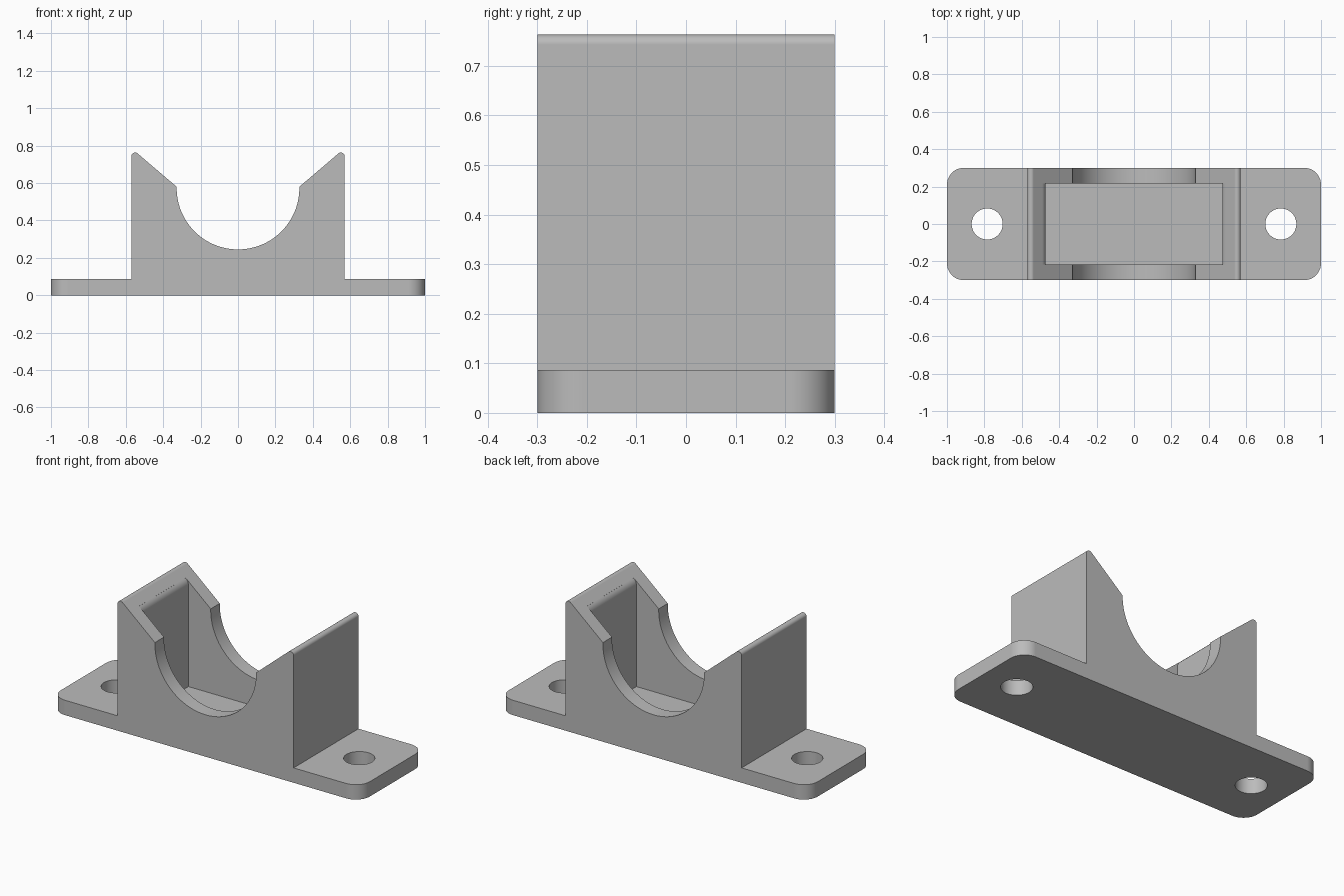
import bpy, bmesh
from math import sin, cos, tan, atan, pi

if "Cube" in bpy.data.objects:
    bpy.data.objects.remove(bpy.data.objects["Cube"])

# Main dimensions
HALF_LEN, HALF_DEPTH, PLATE_H = 1.0, 0.3, 0.087
BODY_X, TIP_R, TIP_Z = 0.57, 0.02, 0.743
LIP_Z, SADDLE_R, SADDLE_Z = 0.58, 0.328, 0.573
SLOPE = atan(0.85)
POCKET_X, POCKET_Y, ROUND_R = 0.472, 0.216, 0.05
HOLE_X, HOLE_R = 0.785, 0.083

grey = bpy.data.materials.new("plain_grey")
grey.use_nodes = True
colour = (0.5, 0.5, 0.5, 1)
grey.diffuse_color = colour
grey.node_tree.nodes["Principled BSDF"].inputs["Base Color"].default_value = colour


def arc(cx, cz, r, start, end, steps):
    return [(cx + r * cos(start + (end - start) * i / steps),
             cz + r * sin(start + (end - start) * i / steps))
            for i in range(steps + 1)]


def mirrored(half):
    """Close a right-hand outline with its mirror image."""
    return half + [(-x, z) for x, z in reversed(half) if abs(x) > 1e-5]


def extrude_profile(name, points, half_depth, corner=0.0):
    """Extrude an x-z outline along y, optionally rounding the end corners."""
    bm = bmesh.new()
    face = bm.faces.new([bm.verts.new((x, -half_depth, z)) for x, z in points])
    new = bmesh.ops.extrude_face_region(bm, geom=[face])["geom"]
    moved = [v for v in new if isinstance(v, bmesh.types.BMVert)]
    bmesh.ops.translate(bm, verts=moved, vec=(0, 2 * half_depth, 0))
    bmesh.ops.recalc_face_normals(bm, faces=bm.faces)
    if corner:
        ends = [e for e in bm.edges
                if all(abs(v.co.x) > HALF_LEN - 0.001 for v in e.verts)
                and abs(e.verts[0].co.z - e.verts[1].co.z) > 0.01]
        bmesh.ops.bevel(bm, geom=ends, offset=corner, segments=12,
                        profile=0.5, affect="EDGES")
    mesh = bpy.data.meshes.new(name)
    bm.to_mesh(mesh)
    bm.free()
    obj = bpy.data.objects.new(name, mesh)
    bpy.context.collection.objects.link(obj)
    mesh.materials.append(grey)
    return obj


def cut(target, cutter):
    cutter.hide_render = True
    mod = target.modifiers.new("cut", "BOOLEAN")
    mod.operation = "DIFFERENCE"
    mod.solver = "EXACT"
    mod.object = cutter
    bpy.context.view_layer.objects.active = target
    bpy.ops.object.modifier_apply(modifier=mod.name)
    bpy.data.objects.remove(cutter)


# Saddle bracket: flanges, uprights with rounded tips, sloped lips, round seat
outline = [(HALF_LEN, 0), (HALF_LEN, PLATE_H), (BODY_X, PLATE_H)]
outline += arc(BODY_X - TIP_R, TIP_Z, TIP_R, 0, pi / 2 + SLOPE, 12)
outline += [(SADDLE_R, LIP_Z)]
outline += arc(0, SADDLE_Z, SADDLE_R, 0, -pi / 2, 32)
bracket = extrude_profile("saddle_bracket", mirrored(outline), HALF_DEPTH, 0.09)

# Inner pocket with rounded upper edges
cx = POCKET_X + ROUND_R
cz = LIP_Z + tan(SLOPE) * (cx - SADDLE_R) - ROUND_R / cos(SLOPE)
pocket = [(POCKET_X, PLATE_H)]
pocket += arc(cx, cz, ROUND_R, pi, pi / 2 + SLOPE, 8)
pocket += [(pocket[-1][0], 1)]
cut(bracket, extrude_profile("pocket_cutter", mirrored(pocket), POCKET_Y))

# Screw holes
for side in (-1, 1):
    bpy.ops.mesh.primitive_cylinder_add(vertices=48, radius=HOLE_R, depth=0.5,
                                        location=(side * HOLE_X, 0, 0))
    drill = bpy.context.object
    drill.name = "hole_cutter"
    drill.data.materials.append(grey)
    cut(bracket, drill)

# Smooth curved faces, crisp edges
bpy.ops.object.select_all(action="DESELECT")
bracket.select_set(True)
bpy.context.view_layer.objects.active = bracket
bpy.ops.object.shade_smooth_by_angle(angle=pi / 7)
weighted = bracket.modifiers.new("weighted_normals", "WEIGHTED_NORMAL")
weighted.keep_sharp = True
